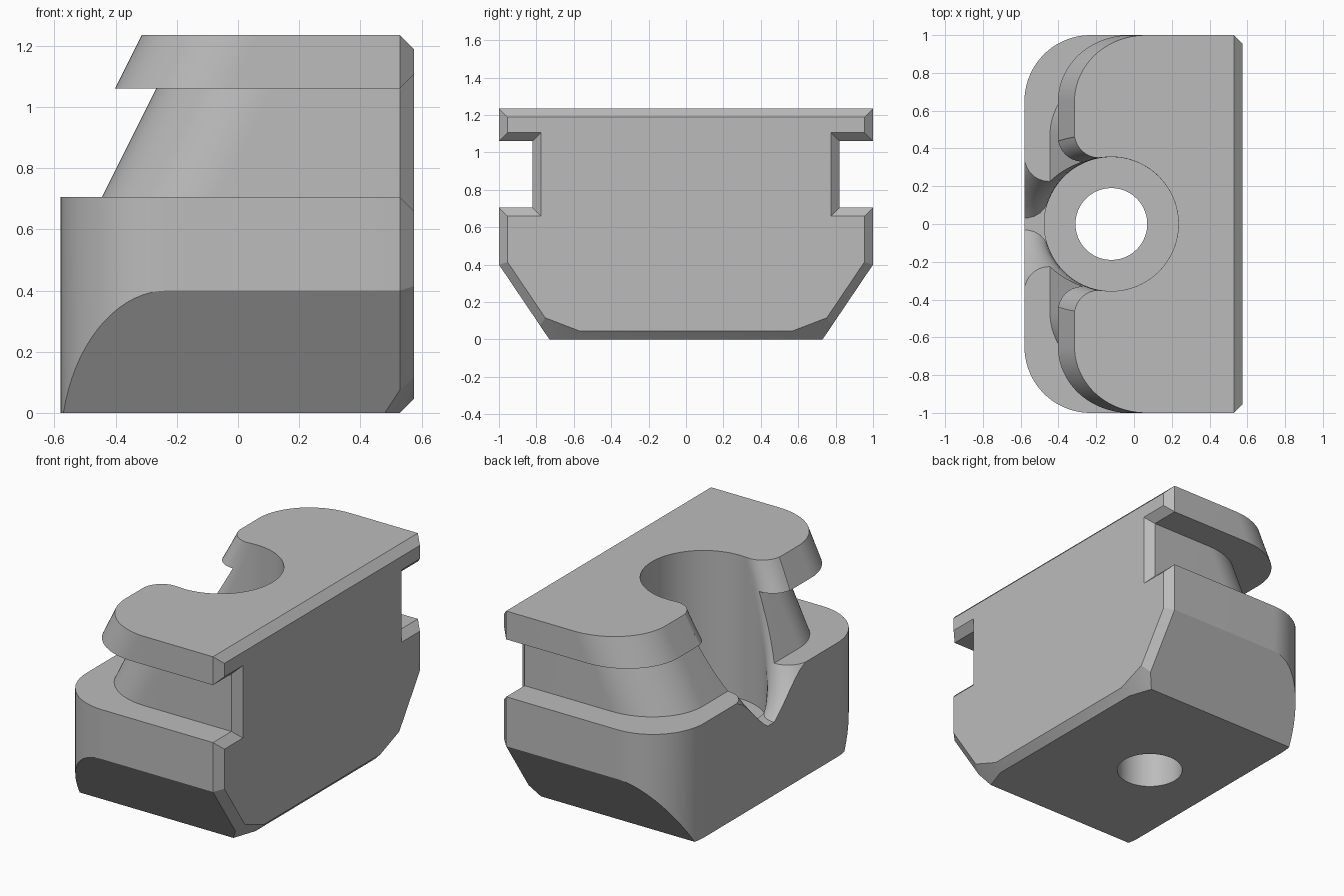
import bpy, bmesh
from math import sin, cos, pi, sqrt, atan2
from mathutils import Vector

cube = bpy.data.objects.get("Cube")
if cube:
    bpy.data.objects.remove(cube)

BACK, FRONT = 0.575, -0.58
Z_BASE, Z_NECK, Z_TOP = 0.705, 1.06, 1.235
SLANT = 0.5                      # x shift per unit of height
BORE_X, BORE_R, HOLE_R, LIP_R = -0.12, 0.355, 0.19, 0.13
FLOOR, LIP_Z = 0.35, 0.45
STEPS = 20


def slant_x(z):
    return FRONT + SLANT * (z - Z_BASE)


def mirrored(points):
    return points + [(x, -y) for x, y in reversed(points)]


def add_ring(bm, points, z):
    return [bm.verts.new((x, y, z)) for x, y in points]


def bridge(bm, a, b, closed):
    n = len(a)
    for i in range(n if closed else n - 1):
        j = (i + 1) % n
        bm.faces.new((a[i], a[j], b[j], b[i]))


def outline(front, width, rx, ry):
    """Half outline with a rounded front corner, mirrored across y."""
    half = [(BACK, width)]
    for i in range(STEPS + 1):
        t = pi / 2 * i / STEPS
        half.append((front + rx - rx * sin(t), width - ry + ry * cos(t)))
    return mirrored(half)


def slice_off(bm, point, normal):
    geom = bm.verts[:] + bm.edges[:] + bm.faces[:]
    bmesh.ops.bisect_plane(bm, geom=geom, dist=1e-5, plane_co=point,
                           plane_no=normal, clear_outer=True)
    bmesh.ops.holes_fill(bm, edges=[e for e in bm.edges if e.is_boundary], sides=0)


def finish(bm, name):
    bmesh.ops.recalc_face_normals(bm, faces=bm.faces[:])
    mesh = bpy.data.meshes.new(name)
    bm.to_mesh(mesh)
    bm.free()
    obj = bpy.data.objects.new(name, mesh)
    bpy.context.collection.objects.link(obj)
    return obj


# Body: base, recessed neck and flange lofted as one solid
bm = bmesh.new()
neck_in = 0.135
levels = [
    (0, FRONT, 1, 0.35), (Z_BASE, FRONT, 1, 0.35),
    (Z_BASE, slant_x(Z_BASE) + neck_in, 0.82, 0.38),
    (Z_NECK, slant_x(Z_NECK) + neck_in, 0.82, 0.38),
    (Z_NECK, slant_x(Z_NECK), 1, 0.38), (Z_TOP, slant_x(Z_TOP), 1, 0.38),
]
rings = [add_ring(bm, outline(f, w, rx, 0.35), z) for z, f, w, rx in levels]
for a, b in zip(rings, rings[1:]):
    bridge(bm, a, b, False)
bm.faces.new(rings[0])
bm.faces.new(rings[-1])
bm.faces.new([r[0] for r in rings] + [r[-1] for r in reversed(rings)])
bmesh.ops.recalc_face_normals(bm, faces=bm.faces[:])

# Sloping lower sides
for s in (1, -1):
    slice_off(bm, (0, s, 0.4), (0, 0.4 * s, -0.27))
bmesh.ops.recalc_face_normals(bm, faces=bm.faces[:])

# Chamfer around the back face, then the clipped lower corners
rim = [e for e in bm.edges if all(abs(v.co.x - BACK) < 1e-4 for v in e.verts)]
bmesh.ops.bevel(bm, geom=rim, offset=0.046, offset_type='OFFSET', segments=1,
                profile=0.5, affect='EDGES', clamp_overlap=False)
for s in (1, -1):
    slice_off(bm, (BACK, 0.75 * s, 0.115), Vector((0.01825, 0.0062 * s, -0.01615)).normalized())
body = finish(bm, "clamp_body")


# Bore cutter: round bore opening through the slanted front with rounded lips
def lip_section(z):
    front = slant_x(z)
    cx = front + LIP_R
    dx = BORE_X - cx
    cy = sqrt((BORE_R + LIP_R) ** 2 - dx * dx)
    start = atan2(-cy, dx)            # from the lip centre towards the bore centre
    lip = [(-1.0, cy), (front - 0.02, cy)]
    for i in range(1, STEPS // 2 + 1):
        t = -pi + (start + pi) * i / (STEPS // 2)
        lip.append((cx + LIP_R * cos(t), cy + LIP_R * sin(t)))
    return lip, atan2(cy, -dx)


def arc(radius, a, b, n):
    return [(BORE_X + radius * cos(a + (b - a) * i / n),
             radius * sin(a + (b - a) * i / n)) for i in range(n + 1)]


bm = bmesh.new()
BACK_N, FRONT_N = 72, 12
rings = []
count = 24
for k in range(count + 1):
    z = LIP_Z + (1.3 - LIP_Z) * k / count
    lip, angle = lip_section(z)
    far = arc(BORE_R, angle, -angle, BACK_N)[1:-1]
    pts = lip + far + [(x, -y) for x, y in reversed(lip)]
    rings.append(add_ring(bm, pts, z))
for a, b in zip(rings, rings[1:]):
    bridge(bm, a, b, True)
bm.faces.new(rings[-1])

# Close the underside of the opening and continue the bore and bolt hole down
lip, angle = lip_section(LIP_Z)
n = len(lip)
low = rings[0]
near_pts = arc(BORE_R, -angle, angle - 2 * pi, FRONT_N)[1:-1]
near = add_ring(bm, near_pts, LIP_Z)
bm.faces.new(low[:n] + near[::-1] + low[-n:])
bore_ring = low[n - 1:len(low) - n + 1] + near


def round_ring(radius, z):
    pts = arc(radius, angle, -angle, BACK_N) + arc(radius, -angle, angle - 2 * pi, FRONT_N)[1:-1]
    return add_ring(bm, pts, z)


stack = [bore_ring, round_ring(BORE_R, FLOOR), round_ring(HOLE_R, FLOOR), round_ring(HOLE_R, -0.1)]
for a, b in zip(stack, stack[1:]):
    bridge(bm, a, b, True)
bm.faces.new(stack[-1])
cutter = finish(bm, "bore_cutter")
cutter.hide_render = True

# Cut the bore
mod = body.modifiers.new("bore", 'BOOLEAN')
mod.operation = 'DIFFERENCE'
mod.solver = 'EXACT'
mod.object = cutter
bpy.ops.object.select_all(action='DESELECT')
bpy.context.view_layer.objects.active = body
body.select_set(True)
bpy.ops.object.modifier_apply(modifier=mod.name)
bpy.data.objects.remove(cutter)

# Plain grey material
grey = bpy.data.materials.new("plain_grey")
grey.use_nodes = True
colour = (0.5, 0.5, 0.5, 1)
grey.diffuse_color = colour
grey.node_tree.nodes["Principled BSDF"].inputs["Base Color"].default_value = colour
body.data.materials.clear()
body.data.materials.append(grey)
bpy.ops.object.shade_smooth_by_angle(angle=0.4)
